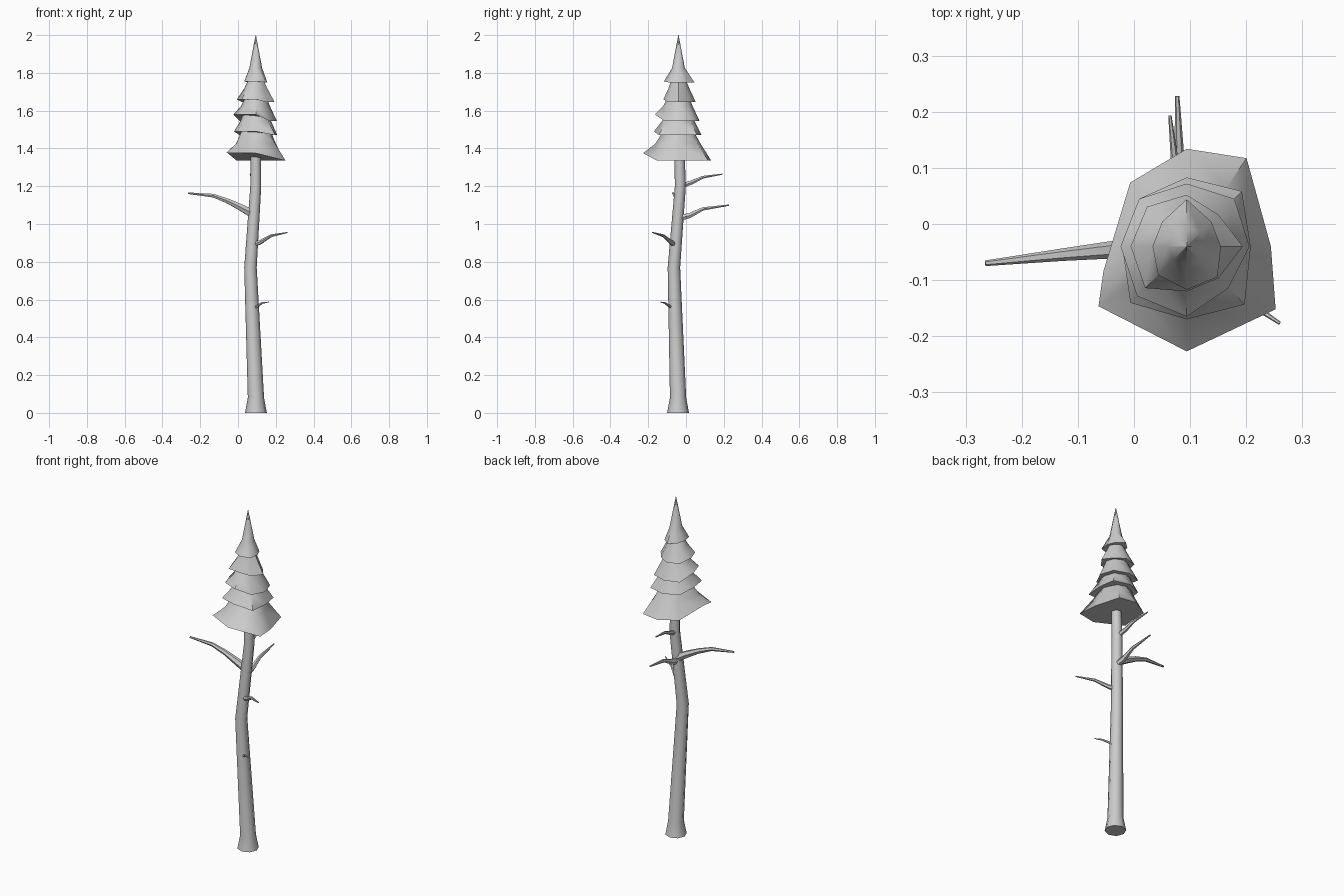
import bpy, bmesh, math
from mathutils import Vector

if "Cube" in bpy.data.objects:
    bpy.data.objects.remove(bpy.data.objects["Cube"])


def finish(name, bm, angle):
    bmesh.ops.recalc_face_normals(bm, faces=bm.faces)
    me = bpy.data.meshes.new(name)
    bm.to_mesh(me)
    bm.free()
    ob = bpy.data.objects.new(name, me)
    bpy.context.collection.objects.link(ob)
    bpy.ops.object.select_all(action='DESELECT')
    ob.select_set(True)
    bpy.context.view_layer.objects.active = ob
    bpy.ops.object.shade_smooth_by_angle(angle=math.radians(angle))
    return ob


def skin(name, rings, angle):
    """Bridge successive rings of points and cap both ends."""
    bm = bmesh.new()
    vs = [[bm.verts.new(p) for p in r] for r in rings]
    n = len(vs[0])
    for a, b in zip(vs, vs[1:]):
        for i in range(n):
            j = (i + 1) % n
            bm.faces.new((a[i], a[j], b[j], b[i]))
    bm.faces.new(vs[0][::-1])
    bm.faces.new(vs[-1])
    return finish(name, bm, angle)


def tube(name, path, sides):
    """Tapered tube through (x, y, z, radius) points."""
    pts = [Vector(p[:3]) for p in path]
    whole = pts[-1] - pts[0]
    ref = Vector((0, 1, 0)) if abs(whole.z) > 0.7 * whole.length else Vector((0, 0, 1))
    rings = []
    for k, p in enumerate(pts):
        d = (pts[min(k + 1, len(pts) - 1)] - pts[max(k - 1, 0)]).normalized()
        if ref.y:
            d = Vector((0, 0, 1))
        u = ref.cross(d).normalized()
        v = d.cross(u)
        rings.append([p + path[k][3] * (math.cos(t) * u + math.sin(t) * v)
                      for t in (2 * math.pi * i / sides for i in range(sides))])
    return skin(name, rings, 50)


# Trunk
tube("trunk", [(.095, -.042, 0, .058), (.095, -.042, .08, .043),
               (.066, -.064, .77, .033), (.094, -.03, 1.2, .029),
               (.095, -.035, 1.4, .027)], 8)

# Bare branches
branches = {
    "branch_left": [(.075, -.035, 1.055, .024), (.02, -.042, 1.085, .02),
                    (-.05, -.047, 1.12, .015), (-.13, -.055, 1.15, .011), (-.265, -.07, 1.163, .005)],
    "branch_right": [(.072, -.055, .89, .016), (.115, -.078, .902, .012),
                     (.175, -.12, .938, .008), (.26, -.177, .955, .003)],
    "twig_low": [(.075, -.065, .558, .009), (.1, -.085, .563, .007),
                 (.128, -.112, .582, .005), (.163, -.135, .587, .002)],
    "branch_back": [(.086, -.04, 1.03, .02), (.085, .02, 1.045, .015),
                    (.082, .09, 1.08, .01), (.077, .228, 1.1, .004)],
    "branch_back_upper": [(.093, -.03, 1.2, .015), (.083, .03, 1.22, .012),
                          (.075, .09, 1.248, .008), (.064, .193, 1.264, .003)],
}
for name, path in branches.items():
    tube(name, path, 6)

# Crown: each tier is an uneven octagonal skirt (radii counted from the back, clockwise)
CX, CY = .094, -.04
tiers = [
    # radii, low z, high z (front-left rim), top z, top radius
    ([.174, .19, .15, .194, .187, .19, .155, .152], 1.335, 1.375, 1.50, .075),
    ([.123, .139, .114, .146, .13, .142, .115, .12], 1.47, 1.49, 1.60, .06),
    ([.112, .12, .112, .105, .125, .125, .118, .12], 1.545, 1.58, 1.69, .048),
    ([.092, .08, .1, .08, .08, .105, .1, .1], 1.645, 1.66, 1.775, .034),
    ([.084, .062, .061, .077, .077, .072, .061, .062], 1.75, 1.755, 2.0, .001),
]
high = {4, 5, 6}
for t, (radii, lo, hi, top, rt) in enumerate(tiers):
    rim, mid, tip = [], [], []
    for i, r in enumerate(radii):
        a = math.pi / 4 * i
        if t == 0:  # widest skirt has unevenly spaced corners
            a += [0, -.19, 0, -.17, 0, .19, -.29, .06][i]
        d = Vector((math.sin(a), math.cos(a), 0))
        c = Vector((CX, CY, 0))
        rim.append(c + d * r + Vector((0, 0, hi if i in high else lo)))
        rm = .034 if t == 4 else rt + (r - rt) * .42
        mid.append(c + d * rm + Vector((0, 0, 1.825 if t == 4 else lo + (top - lo) * .55)))
        tip.append(c + d * rt + Vector((0, 0, top)))
    skin(f"crown_tier_{t + 1}", [rim, mid, tip], 50)
